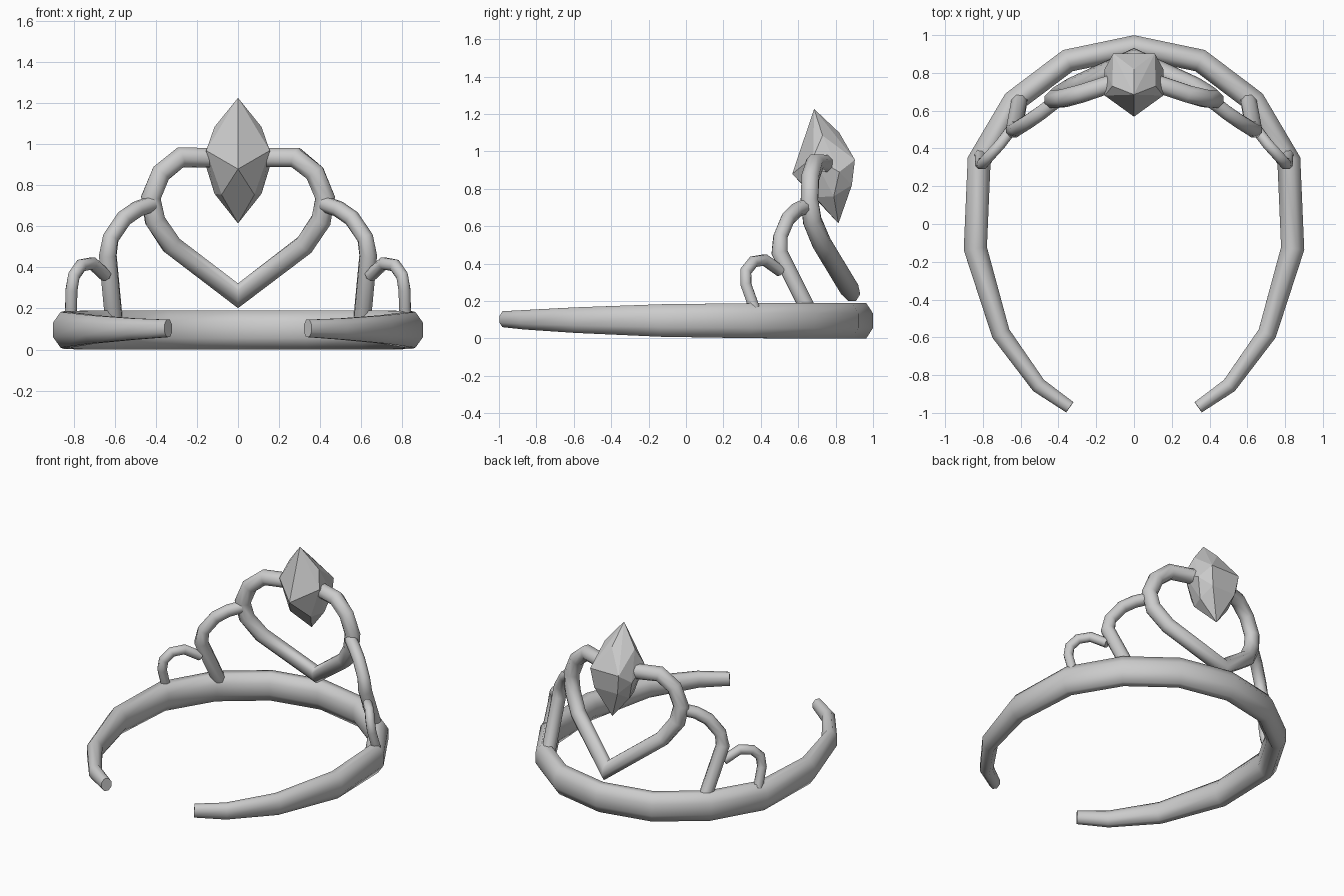
import bpy, bmesh, math
from mathutils import Vector

if "Cube" in bpy.data.objects:
    bpy.data.objects.remove(bpy.data.objects["Cube"])


def finish(name, bm, smooth):
    bmesh.ops.recalc_face_normals(bm, faces=bm.faces[:])
    for f in bm.faces:
        f.smooth = smooth and len(f.verts) == 4
    me = bpy.data.meshes.new(name)
    bm.to_mesh(me)
    bm.free()
    ob = bpy.data.objects.new(name, me)
    bpy.context.collection.objects.link(ob)
    return ob


def tube(name, path, radii, ref, sides=8):
    """Sweep an elliptical section along a path with mitred joints.
    radii: one (across, along ref) pair per point."""
    pts = [Vector(p) for p in path]
    ref = Vector(ref)
    n = len(pts)
    bm = bmesh.new()
    rings = []
    for i, p in enumerate(pts):
        d_in = (pts[i] - pts[i - 1]).normalized() if i else (pts[1] - pts[0]).normalized()
        d_out = (pts[i + 1] - pts[i]).normalized() if i < n - 1 else d_in
        side = d_in.cross(ref).normalized()
        up = side.cross(d_in).normalized()
        plane = (d_in + d_out).normalized()
        ring = []
        for k in range(sides):
            a = 2 * math.pi * (k + 0.5) / sides
            v = side * math.cos(a) * radii[i][0] + up * math.sin(a) * radii[i][1]
            v -= d_in * (v.dot(plane) / d_in.dot(plane))
            ring.append(bm.verts.new(p + v))
        rings.append(ring)
    for a, b in zip(rings, rings[1:]):
        for k in range(sides):
            j = (k + 1) % sides
            bm.faces.new((a[k], a[j], b[j], b[k]))
    bm.faces.new(rings[0])
    bm.faces.new(rings[-1])
    return finish(name, bm, True)


def flip(p, s=-1):
    return (p[0] * s, p[1], p[2])


def symmetric(half):
    """Half path ending on x = 0 -> full path."""
    return half + [flip(p) for p in reversed(half[:-1])]


# Open head band, tapering to the ends
band = [(0.34, -0.97, 0.103), (0.505, -0.855, 0.10), (0.705, -0.58, 0.098),
        (0.84, -0.13, 0.096), (0.82, 0.335, 0.095), (0.635, 0.65, 0.095),
        (0.35, 0.865, 0.095), (0, 0.938, 0.095)]
r = [(0.036, 0.046), (0.044, 0.056), (0.053, 0.074), (0.066, 0.094),
     (0.066, 0.101), (0.065, 0.103), (0.065, 0.103), (0.065, 0.103)]
tube("head_band", symmetric(band), r + r[-2::-1], (0, 0, 1))

# Heart-shaped loop leaning inward, ends hidden in the gem
heart = [(0.10, 0.75, 0.935), (0.28, 0.69, 0.937), (0.375, 0.665, 0.86),
         (0.425, 0.66, 0.74), (0.405, 0.675, 0.63), (0.325, 0.725, 0.51),
         (0, 0.875, 0.262)]
r = [(0.05, 0.05)] * 4 + [(0.052, 0.052)] * 3
tube("heart_loop", symmetric(heart), r + r[-2::-1], (0, 1, 0))

# Side arches stepping down from the heart
large = [(0.605, 0.66, 0.14), (0.635, 0.50, 0.46), (0.62, 0.505, 0.545),
         (0.555, 0.545, 0.64), (0.49, 0.59, 0.685), (0.42, 0.645, 0.71)]
small = [(0.815, 0.37, 0.15), (0.812, 0.32, 0.29), (0.80, 0.32, 0.36),
         (0.765, 0.36, 0.41), (0.71, 0.42, 0.42), (0.645, 0.505, 0.36)]
for s, label in ((1, "right"), (-1, "left")):
    tube("large_arch_" + label, [flip(p, s) for p in large],
         [(0.045, 0.045)] * 2 + [(0.04, 0.04)] * 4, (0.6 * s, 0.8, 0))
    tube("small_arch_" + label, [flip(p, s) for p in small],
         [(0.031, 0.031)] * 6, (0.7 * s, 0.7, 0))

# Faceted gem: hull of a few mirrored corners
corners = [(0, 0.685, 1.227), (0, 0.815, 0.615), (0, 0.568, 0.88),
           (0, 0.615, 1.02), (0, 0.82, 1.10), (0.115, 0.73, 1.085),
           (0.155, 0.68, 0.97), (0.155, 0.82, 0.89), (0.11, 0.903, 0.955),
           (0.09, 0.887, 0.82), (0.08, 0.69, 0.755), (0.115, 0.79, 0.76)]
bm = bmesh.new()
for c in corners:
    bm.verts.new(c)
    if c[0]:
        bm.verts.new(flip(c))
out = bmesh.ops.convex_hull(bm, input=bm.verts[:])
loose = [v for v in bm.verts if not v.link_faces]
bmesh.ops.delete(bm, geom=loose, context='VERTS')
bmesh.ops.dissolve_limit(bm, angle_limit=math.radians(6), verts=bm.verts[:], edges=bm.edges[:])
finish("gem", bm, False)
